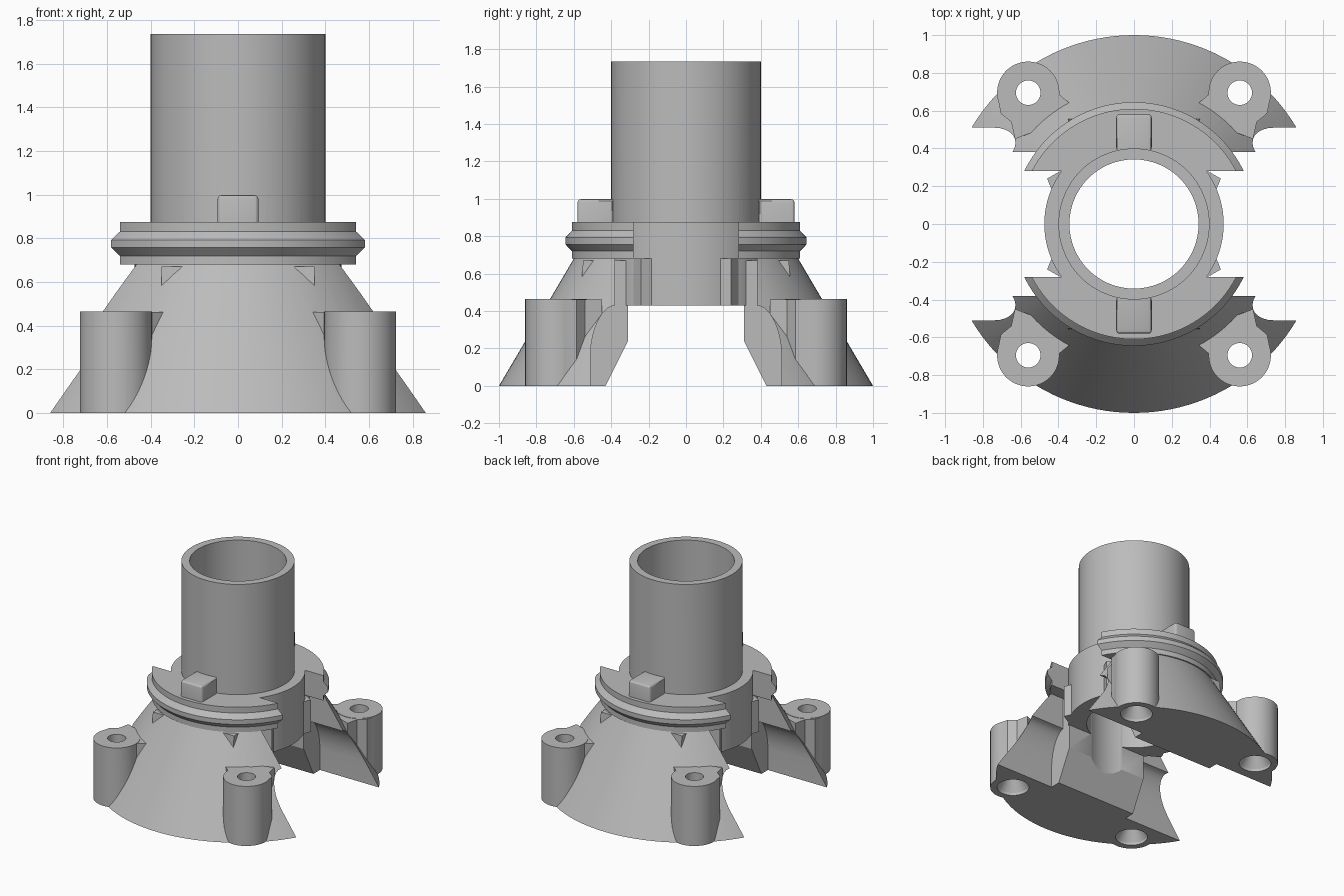
import bpy, bmesh, math
from mathutils import Matrix, Vector

cube = bpy.data.objects.get("Cube")
if cube:
    bpy.data.objects.remove(cube, do_unlink=True)

grey = bpy.data.materials.new("plain_grey")
grey.use_nodes = True
grey.diffuse_color = (0.5, 0.5, 0.5, 1)
grey.node_tree.nodes["Principled BSDF"].inputs["Base Color"].default_value = (0.5, 0.5, 0.5, 1)


def finish(bm, name):
    bmesh.ops.remove_doubles(bm, verts=bm.verts, dist=1e-5)
    bmesh.ops.recalc_face_normals(bm, faces=bm.faces)
    mesh = bpy.data.meshes.new(name)
    bm.to_mesh(mesh)
    bm.free()
    mesh.materials.append(grey)
    ob = bpy.data.objects.new(name, mesh)
    bpy.context.collection.objects.link(ob)
    return ob


def lathe(name, profile, centre=(0, 0), steps=96):
    """Solid of revolution from (radius, z) points that start and end on the axis."""
    bm = bmesh.new()
    verts = [bm.verts.new((r, 0, z)) for r, z in profile]
    edges = [bm.edges.new(pair) for pair in zip(verts, verts[1:])]
    bmesh.ops.spin(bm, geom=verts + edges, cent=(0, 0, 0), axis=(0, 0, 1),
                   angle=2 * math.pi, steps=steps, use_merge=True)
    bmesh.ops.translate(bm, verts=bm.verts, vec=(centre[0], centre[1], 0))
    return finish(bm, name)


def prism(name, points, offset, place):
    """Extrude a flat outline; place turns its 2D points into 3D."""
    bm = bmesh.new()
    face = bm.faces.new([bm.verts.new(place(a, b)) for a, b in points])
    moved = bmesh.ops.extrude_face_region(bm, geom=[face])["geom"]
    bmesh.ops.translate(bm, vec=offset,
                        verts=[g for g in moved if isinstance(g, bmesh.types.BMVert)])
    return finish(bm, name)


def combine(body, part, operation):
    mod = body.modifiers.new("combine", "BOOLEAN")
    mod.operation, mod.solver, mod.object = operation, "EXACT", part
    bpy.context.view_layer.objects.active = body
    bpy.ops.object.modifier_apply(modifier=mod.name)
    bpy.data.objects.remove(part, do_unlink=True)


def smooth(ob):
    bpy.ops.object.select_all(action="DESELECT")
    ob.select_set(True)
    bpy.context.view_layer.objects.active = ob
    bpy.ops.object.shade_smooth_by_angle(angle=math.radians(25))


SIDES = [(sx, sy) for sx in (1, -1) for sy in (1, -1)]

# Conical skirt with the ridged flange on top
body = lathe("adapter_body", [(0, 0), (1, 0), (0.6, 0.68), (0.61, 0.68), (0.61, 0.72),
                              (0.645, 0.757), (0.645, 0.793), (0.61, 0.83),
                              (0.61, 0.875), (0, 0.875)], steps=128)

# Webs that blend the bolt bosses into the skirt
web = [(0.34, 0.64), (0.395, 0.685), (0.41, 0.76), (0.56, 0.72), (0.72, 0.66),
       (0.705, 0.585), (0.65, 0.54), (0.63, 0.45), (0.5, 0.5)]
for sx, sy in SIDES:
    combine(body, prism("web", web, (0, 0, 0.462),
                        lambda a, b: (sx * a, sy * b, 0)), "UNION")
    combine(body, lathe("boss", [(0, 0), (0.165, 0), (0.165, 0.465), (0, 0.465)],
                        (sx * 0.56, sy * 0.695), 48), "UNION")

# Arched channel that splits the skirt into two feet
half = [(0.51, -0.1), (0.51, 0.17)]
for i in range(1, 9):
    t = i / 8
    half.append((0.51 - 0.13 * t * t * (1.6 - 0.6 * t), 0.17 + 0.26 * math.sin(t * math.pi / 2)))
half += [(0.38, 0.68), (0.28, 0.68), (0.28, 1.0)]
arch = half + [(-y, z) for y, z in reversed(half)]
combine(body, prism("channel", arch, (3, 0, 0), lambda a, b: (-1.5, a, b)), "DIFFERENCE")

# Inner buttress of each foot
for s in (1, -1):
    buttress = [(0.43, 0), (0.31, 0.24), (0.31, 0.67), (0.55, 0.67), (0.6, 0)]
    combine(body, prism("buttress", buttress, (0.7, 0, 0),
                        lambda a, b: (-0.35, s * a, b)), "UNION")

# Central drum and tall tube
combine(body, lathe("tube", [(0, 0.43), (0.475, 0.43), (0.475, 0.875), (0.4, 0.875),
                             (0.4, 1.735), (0, 1.735)]), "UNION")

# Small locking wedges on the drum
for sx, sy in SIDES:
    wedge = [(0.39, 0.28), (0.46, 0.24), (0.435, 0.18), (0.37, 0.2)]
    combine(body, prism("wedge", wedge, (0, 0, 0.25),
                        lambda a, b: (sx * a, sy * b, 0.43)), "UNION")

# Main bore and countersunk bolt holes
combine(body, lathe("bore", [(0, -0.1), (0.342, -0.1), (0.342, 2), (0, 2)]), "DIFFERENCE")
for sx, sy in SIDES:
    combine(body, lathe("bolt_hole", [(0, -0.02), (0.115, -0.02), (0.115, 0.02),
                                      (0.065, 0.1), (0.065, 0.6), (0, 0.6)],
                        (sx * 0.56, sy * 0.695), 32), "DIFFERENCE")
smooth(body)

# Rounded key tabs on the flange
for s, name in ((-1, "front_key_tab"), (1, "back_key_tab")):
    bm = bmesh.new()
    bmesh.ops.create_cube(bm, size=1, matrix=Matrix.LocRotScale(
        Vector((0, s * 0.483, 0.93)), None, Vector((0.188, 0.196, 0.136))))
    top = [e for e in bm.edges if max(v.co.z for v in e.verts) > 0.95
           and all(abs(v.co.y) > 0.5 or abs(e.verts[0].co.x - e.verts[1].co.x) < 0.01
                   for v in e.verts)]
    bmesh.ops.bevel(bm, geom=top, offset=0.02, segments=3, affect="EDGES", profile=0.5)
    smooth(finish(bm, name))
